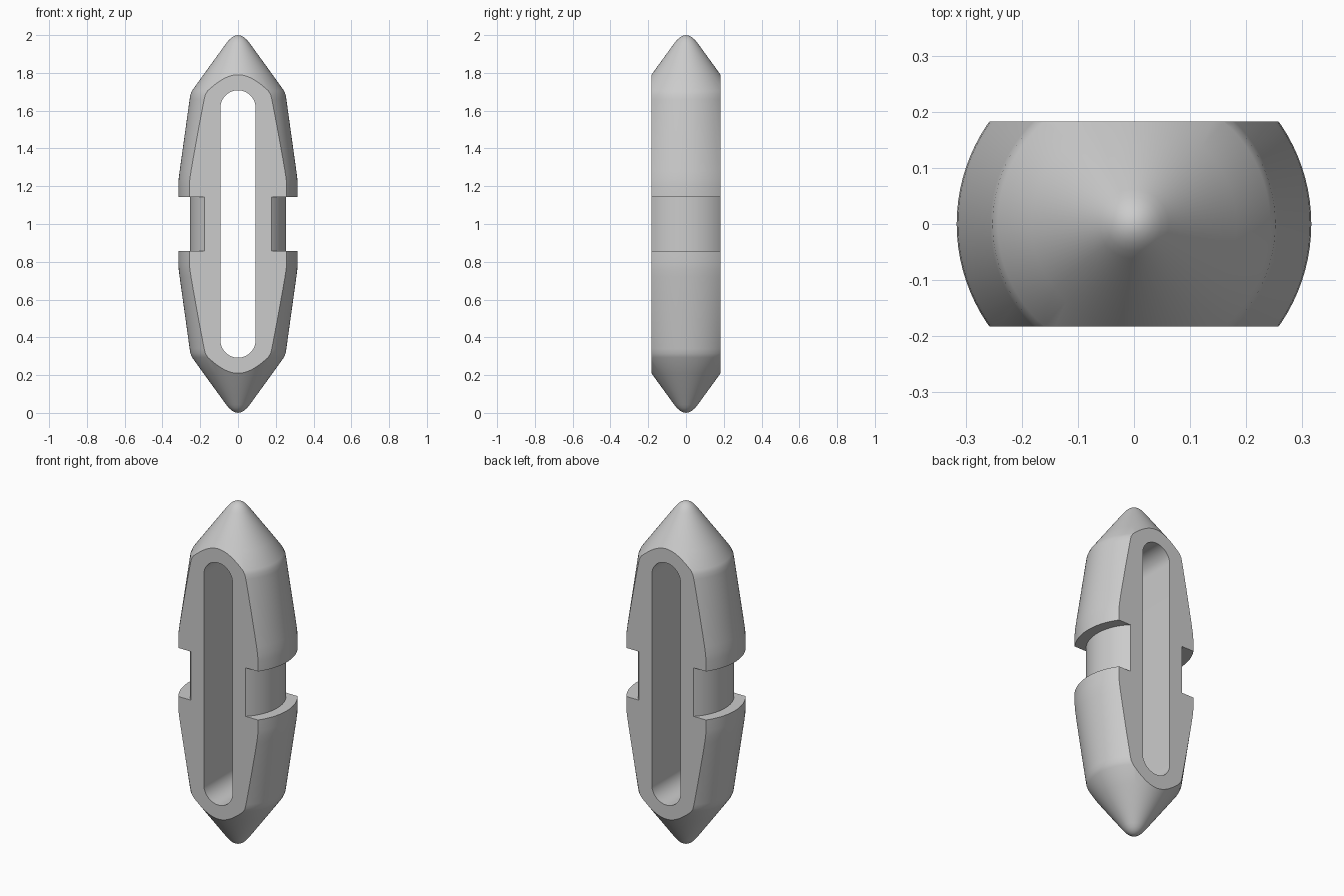
import bpy, bmesh, math

if "Cube" in bpy.data.objects:
    bpy.data.objects.remove(bpy.data.objects["Cube"])

SEG = 96
HALF_Y = 0.183


def make_object(name, bm):
    bmesh.ops.recalc_face_normals(bm, faces=bm.faces)
    me = bpy.data.meshes.new(name)
    bm.to_mesh(me)
    bm.free()
    ob = bpy.data.objects.new(name, me)
    bpy.context.collection.objects.link(ob)
    return ob


def apply_boolean(ob, cutter, operation):
    mod = ob.modifiers.new("cut", 'BOOLEAN')
    mod.object, mod.operation, mod.solver = cutter, operation, 'EXACT'
    bpy.context.view_layer.objects.active = ob
    bpy.ops.object.modifier_apply(modifier=mod.name)
    bpy.data.objects.remove(cutter)


# Turned body: upper half profile (radius, height above middle), mirrored below
upper = [(0.255, 0.142), (0.316, 0.142), (0.316, 0.205), (0.314, 0.24), (0.309, 0.28),
         (0.256, 0.66), (0.252, 0.685), (0.243, 0.706), (0.183, 0.79),
         (0.062, 0.957), (0.048, 0.974), (0.034, 0.987), (0.018, 0.996)]
profile = [(r, 1 - h) for r, h in reversed(upper)] + [(r, 1 + h) for r, h in upper]

bm = bmesh.new()
rings = []
for r, z in profile:
    rings.append([bm.verts.new((r * math.cos(2 * math.pi * i / SEG),
                                r * math.sin(2 * math.pi * i / SEG), z)) for i in range(SEG)])
for a, b in zip(rings, rings[1:]):
    for i in range(SEG):
        j = (i + 1) % SEG
        bm.faces.new((a[i], a[j], b[j], b[i]))
# Rounded tips
for ring, z in ((rings[0], 0), (rings[-1], 2)):
    tip = bm.verts.new((0, 0, z))
    for i in range(SEG):
        bm.faces.new((ring[i], ring[(i + 1) % SEG], tip))
body = make_object("slotted_body", bm)

# Flat front and back
bm = bmesh.new()
bmesh.ops.create_cube(bm, size=1)
for v in bm.verts:
    v.co = (v.co.x * 2, v.co.y * 2 * HALF_Y, v.co.z * 4 + 1)
apply_boolean(body, make_object("slab_cutter", bm), 'INTERSECT')

# Long round-ended through slot
bm = bmesh.new()
R, ends = 0.093, 0.615
outline = []
for k, sign in ((0, 1), (1, -1)):
    for i in range(25):
        t = math.pi * (k + i / 24)
        outline.append(bm.verts.new((R * math.cos(t), -0.5, 1 + sign * ends + R * math.sin(t))))
face = bm.faces.new(outline)
ext = bmesh.ops.extrude_face_region(bm, geom=[face])
bmesh.ops.translate(bm, vec=(0, 1, 0),
                    verts=[g for g in ext["geom"] if isinstance(g, bmesh.types.BMVert)])
apply_boolean(body, make_object("slot_cutter", bm), 'DIFFERENCE')

# Smooth turned surfaces, crisp cut edges
body.select_set(True)
bpy.context.view_layer.objects.active = body
bpy.ops.object.shade_smooth_by_angle(angle=math.radians(25))
